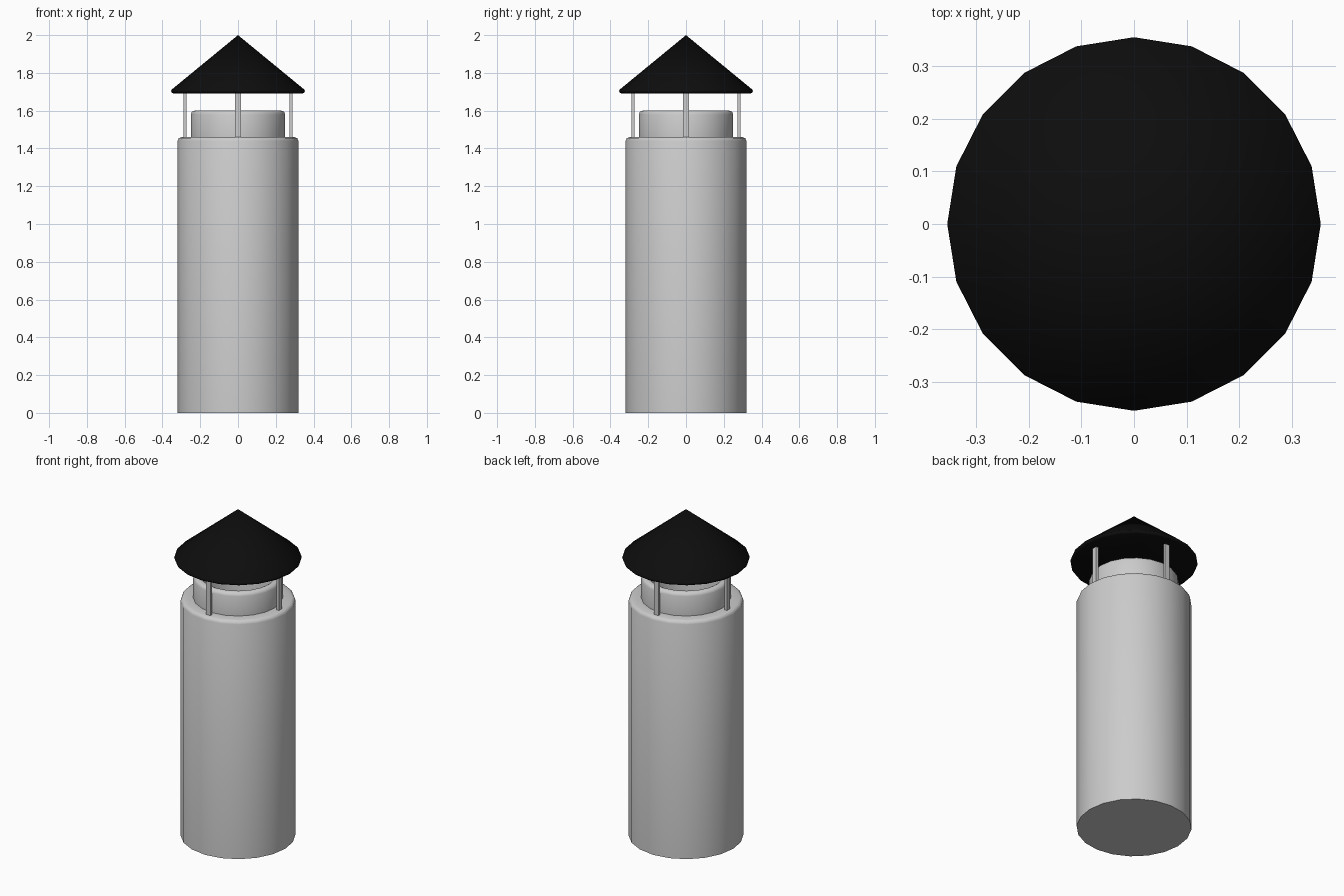
import bpy, bmesh, math

if "Cube" in bpy.data.objects:
    bpy.data.objects.remove(bpy.data.objects["Cube"])

SIDES = 20


def finish(name, bm):
    bmesh.ops.remove_doubles(bm, verts=bm.verts, dist=1e-5)
    bmesh.ops.recalc_face_normals(bm, faces=bm.faces)
    mesh = bpy.data.meshes.new(name)
    bm.to_mesh(mesh)
    bm.free()
    obj = bpy.data.objects.new(name, mesh)
    bpy.context.collection.objects.link(obj)
    return obj


def smooth(obj, degrees):
    bpy.ops.object.select_all(action='DESELECT')
    obj.select_set(True)
    bpy.context.view_layer.objects.active = obj
    bpy.ops.object.shade_smooth_by_angle(angle=math.radians(degrees))


def lathe(name, profile, degrees=50):
    """Spin an (r, z) profile around the z axis."""
    bm = bmesh.new()
    verts = [bm.verts.new((r, 0, z)) for r, z in profile]
    edges = [bm.edges.new(pair) for pair in zip(verts, verts[1:])]
    bmesh.ops.spin(bm, geom=verts + edges, cent=(0, 0, 0), axis=(0, 0, 1),
                   angle=math.tau, steps=SIDES)
    obj = finish(name, bm)
    smooth(obj, degrees)
    return obj


# Stack body with rounded shoulder, raised collar and hollow flue
lathe("stack_body", [
    (0, 0), (0.32, 0), (0.32, 1.44), (0.314, 1.454), (0.30, 1.46),
    (0.25, 1.46), (0.25, 1.58), (0.244, 1.594), (0.23, 1.60),
    (0.218, 1.60), (0.208, 1.594), (0.203, 1.58), (0.203, 1.30), (0, 1.30)])

# Conical rain cap with a small rounded rim
cap = lathe("rain_cap", [
    (0, 1.692), (0.343, 1.692), (0.351, 1.696), (0.355, 1.704),
    (0.352, 1.711), (0, 2.0)], 60)
black = bpy.data.materials.new("black_metal")
black.diffuse_color = (0.004, 0.004, 0.004, 1)
black.use_nodes = True
black.node_tree.nodes["Principled BSDF"].inputs["Base Color"].default_value = black.diffuse_color
cap.data.materials.append(black)

# Four flat posts holding the cap
for i in range(4):
    a = i * math.pi / 2
    bm = bmesh.new()
    bmesh.ops.create_cube(bm, size=1)
    bmesh.ops.scale(bm, vec=(0.016, 0.03, 0.245), verts=bm.verts)
    post = finish(f"cap_post_{i + 1}", bm)
    post.location = (0.28 * math.cos(a), 0.28 * math.sin(a), 1.5775)
    post.rotation_euler.z = a
